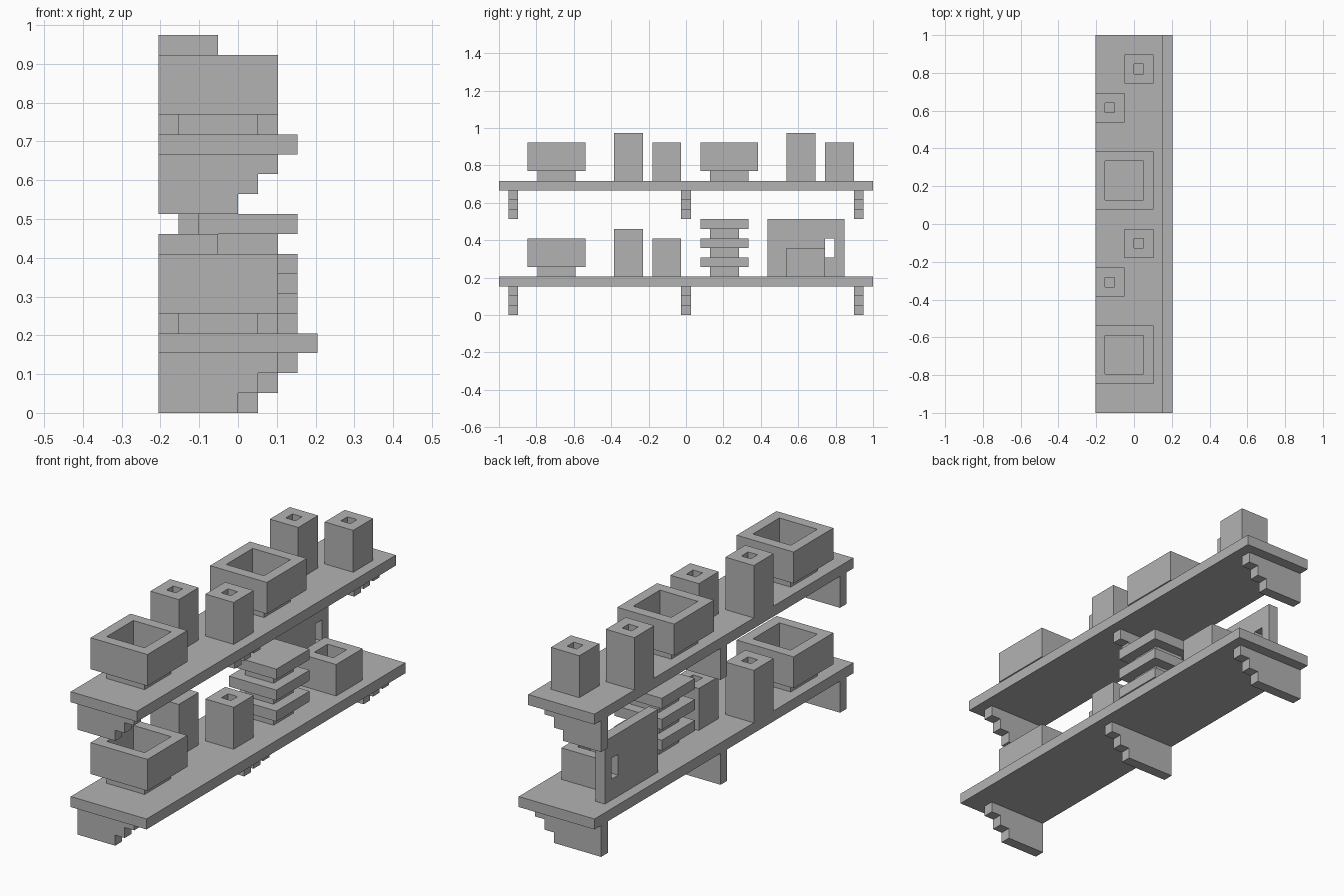
import bpy, bmesh
from mathutils import Vector

if "Cube" in bpy.data.objects:
    bpy.data.objects.remove(bpy.data.objects["Cube"], do_unlink=True)

U = 2 / 39  # grid module: the shelf is 39 modules long

stone = bpy.data.materials.new("plain_grey")
stone.use_nodes = True
stone.diffuse_color = (0.45, 0.45, 0.45, 1)
bsdf = next(n for n in stone.node_tree.nodes if n.type == 'BSDF_PRINCIPLED')
bsdf.inputs["Base Color"].default_value = stone.diffuse_color


def finish(name, bm):
    bmesh.ops.scale(bm, vec=(U, U, U), verts=bm.verts)
    bmesh.ops.recalc_face_normals(bm, faces=bm.faces)
    mesh = bpy.data.meshes.new(name)
    bm.to_mesh(mesh)
    bm.free()
    mesh.materials.append(stone)
    ob = bpy.data.objects.new(name, mesh)
    bpy.context.collection.objects.link(ob)
    return ob


def box(name, x, y, z, hollow=0):
    """Box from three (low, high) ranges, with an optional well in the top."""
    bm = bmesh.new()
    bmesh.ops.create_cube(bm, size=1)
    lo, hi = Vector((x[0], y[0], z[0])), Vector((x[1], y[1], z[1]))
    bmesh.ops.scale(bm, vec=hi - lo, verts=bm.verts)
    bmesh.ops.translate(bm, vec=(lo + hi) / 2, verts=bm.verts)
    if hollow:
        bm.normal_update()
        top = max(bm.faces, key=lambda f: f.calc_center_median().z)
        bmesh.ops.inset_individual(bm, faces=[top], thickness=1, use_even_offset=True)
        floor = bmesh.ops.extrude_discrete_faces(bm, faces=[top])["faces"][0]
        bmesh.ops.translate(bm, vec=(0, 0, -hollow), verts=floor.verts)
    return finish(name, bm)


def bracket(name, y, top, reach):
    """Stepped support plate hanging under a shelf."""
    outline = [(-4, top), (-4, top - 3)]
    for step in range(3):
        x = reach - 2 + step
        outline += [(x, top - 3 + step), (x, top - 2 + step)]
    bm = bmesh.new()
    face = bm.faces.new([bm.verts.new((x, y - 0.5, z)) for x, z in outline])
    ext = bmesh.ops.extrude_face_region(bm, geom=[face])["geom"]
    bmesh.ops.translate(bm, vec=(0, 1, 0),
                        verts=[g for g in ext if isinstance(g, bmesh.types.BMVert)])
    return finish(name, bm)


def planter(level, y, z):
    box(level + "_planter_foot", (-3, 1), (y - 2, y + 2), (z, z + 1))
    box(level + "_planter_bowl", (-4, 2), (y - 3, y + 3), (z + 1, z + 4), hollow=3)


def post_pair(level, y, z):
    box(level + "_tall_post", (-4, -1), (y, y + 3), (z, z + 5), hollow=1)
    box(level + "_short_post", (-1, 2), (y + 4, y + 7), (z, z + 4), hollow=1)


# Shelves with planters and posts
for level, edge, z in (("lower", 4, 4), ("upper", 3, 14)):
    box(level + "_shelf", (-4, edge), (-19.5, 19.5), (z - 1, z))
    planter(level, -13.5, z)
    post_pair(level, -7.5, z)
planter("upper", 4.5, 14)
post_pair("upper", 10.5, 14)

# Stepped brackets
for place, y, reach in (("front", -18, 2), ("middle", 0, 3), ("back", 18, 3)):
    bracket("lower_bracket_" + place, y, 3, reach)
    bracket("upper_bracket_" + place, y, 13, 2)

# Stacked plates on a core
box("stack_core", (-1, 2), (2.5, 5.5), (4, 9))
for z in (5, 7, 9):
    box("stack_plate", (-2, 3), (1.5, 6.5), (z, z + 1))

# Hollow block in front of an upright panel with a window
box("hollow_block", (-1, 3), (10.5, 14.5), (4, 7), hollow=2)
panel = box("upright_panel", (-3, -2), (8.5, 16.5), (4, 10))
cutter = box("window_cutter", (-4, -1), (14.5, 15.5), (6, 8))
cutter.hide_render = True
cut = panel.modifiers.new("window", 'BOOLEAN')
cut.operation, cut.object, cut.solver = 'DIFFERENCE', cutter, 'EXACT'
bpy.context.view_layer.objects.active = panel
bpy.ops.object.modifier_apply(modifier=cut.name)
bpy.data.objects.remove(cutter, do_unlink=True)
